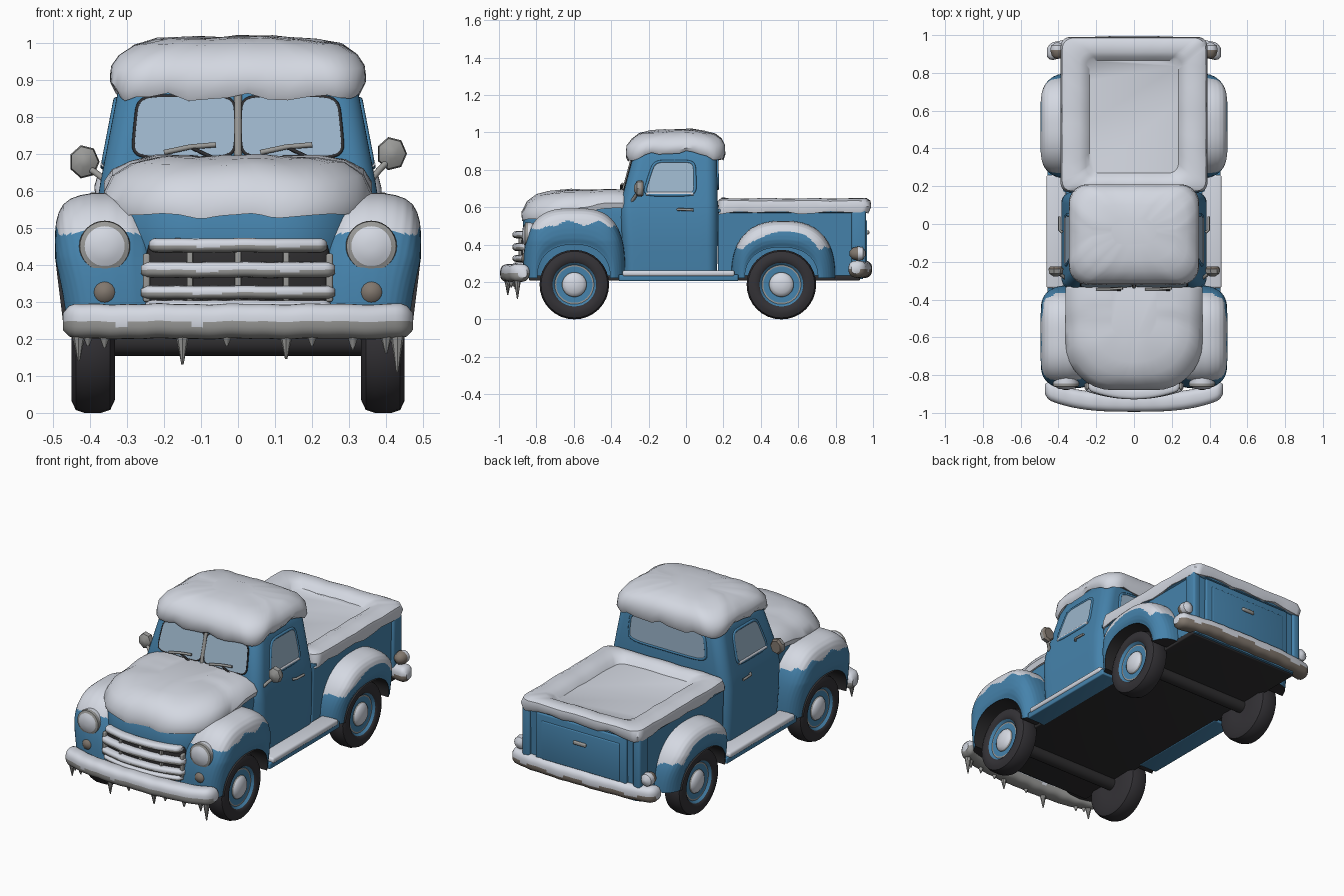
import bpy, bmesh
from math import sin, cos, pi, copysign
from mathutils import Vector as V

if "Cube" in bpy.data.objects:
    bpy.data.objects.remove(bpy.data.objects["Cube"])

def material(name, r, g, b):
    m = bpy.data.materials.new(name)
    m.diffuse_color = (r, g, b, 1)
    m.use_nodes = True
    m.node_tree.nodes["Principled BSDF"].inputs["Base Color"].default_value = m.diffuse_color
    return m

SNOW = material("snow", .66, .69, .76)
BLUE = material("blue_paint", .06, .225, .41)
GLASS = material("frosted_glass", .33, .46, .59)
TIRE = material("tire_rubber", .034, .032, .037)
DARK = material("underbody_dark", .028, .027, .029)
METAL = material("dull_metal", .32, .32, .31)
TAUPE = material("dirty_lens", .22, .185, .155)

def wave(x, y):
    return .5 * sin(29 * x + 1.3) + .5 * sin(26 * y + .6) + .4 * sin(63 * (x - y))

def sup(t, n):
    c, s = cos(t), sin(t)
    return copysign(abs(c) ** (2 / n), c), copysign(abs(s) ** (2 / n), s)

def loft(name, rings, mats, rule=None, mirror=False, bevel=0, sharp=.75):
    """Skin closed rings; rule(centre, ring, point) picks the material."""
    bm = bmesh.new()
    vs = [[bm.verts.new(p) for p in r] for r in rings]
    n = len(rings[0])
    for i in range(len(vs) - 1):
        for j in range(n):
            k = (j + 1) % n
            f = bm.faces.new((vs[i][j], vs[i][k], vs[i + 1][k], vs[i + 1][j]))
            if rule:
                f.material_index = rule(f.calc_center_median(), i, j)
    for i, r in ((0, vs[0]), (len(vs) - 2, vs[-1])):
        f = bm.faces.new(r)
        if rule:
            f.material_index = rule(f.calc_center_median(), i, 0)
    bmesh.ops.recalc_face_normals(bm, faces=bm.faces)
    if bevel:
        bmesh.ops.bevel(bm, geom=bm.edges[:], offset=bevel, segments=3, profile=.5, affect='EDGES')
    for f in bm.faces:
        f.smooth = True
    for e in bm.edges:
        e.smooth = e.calc_face_angle(0) < sharp
    me = bpy.data.meshes.new(name)
    bm.to_mesh(me)
    bm.free()
    for m in mats:
        me.materials.append(m)
    ob = bpy.data.objects.new(name, me)
    bpy.context.collection.objects.link(ob)
    if mirror:
        ob.modifiers.new("mirror", 'MIRROR')
    return ob

def box(name, x0, x1, y0, y1, z0, z1, mat, bevel=.006, mirror=False):
    r = [[V((x, y, z)) for x, y in ((x0, y0), (x1, y0), (x1, y1), (x0, y1))] for z in (z0, z1)]
    return loft(name, r, [mat], bevel=bevel, mirror=mirror)

def plan(hx, y0, y1, rf, rb, n=8, m=9):
    """Rounded rectangle seen from above, own radii for front and back."""
    pts = []
    for cx, cy, r, a in ((hx - rf, y0 + rf, rf, -90), (hx - rb, y1 - rb, rb, 0),
                         (rb - hx, y1 - rb, rb, 90), (rf - hx, y0 + rf, rf, 180)):
        for i in range(n + 1):
            t = (a + 90 * i / n) * pi / 180
            pts.append((cx + r * cos(t), cy + r * sin(t)))
    out = []
    for i, p in enumerate(pts):
        out.append(p)
        if i % (n + 1) == n:
            q = pts[(i + 1) % len(pts)]
            out += [(p[0] + (q[0] - p[0]) * k / m, p[1] + (q[1] - p[1]) * k / m) for k in range(1, m)]
    return out

def shell(name, specs, mat, shape=None):
    """Stack of plan rings (z, hx, y0, y1, rf, rb[, drip]); drip makes a wavy edge."""
    rings = []
    for z, hx, y0, y1, rf, rb, *d in specs:
        r = []
        for x, y in plan(hx, y0, y1, rf, rb):
            dz = d[0] * (shape(x, y) + .06 * wave(x, y)) + .004 * wave(y, x) if shape else 0
            r.append(V((x, y, z + dz)))
        rings.append(r)
    return loft(name, rings, [mat])

def bar(name, hx, yc, k, zc, hy, hz, mats, line, p=2):
    """Bar across the truck, bent back at its ends, snow above the line."""
    rings = []
    for i in range(61):
        u = -1 + i / 30
        s = 1 if abs(u) < .95 else (.88 if abs(u) < .99 else .5)
        y = yc + k * abs(u) ** p
        ring = []
        for j in range(28):
            c, q = sup(2 * pi * j / 28, 2.6)
            ring.append(V((u * hx, y + s * hy * c, zc + s * hz * q + .05 * hz * wave(u * hx, y))))
        rings.append(ring)
    return loft(name, rings, mats, lambda c, i, j: 0 if c.z > line + .1 * hz * wave(c.x, c.x) else 1)

def lathe(name, o, axis, prof, mats, idx, n=32, mirror=True, squash=1):
    rings = []
    for d, r in prof:
        ring = []
        for j in range(n):
            a, b = r * cos(2 * pi * j / n), r * sin(2 * pi * j / n)
            ring.append(V(o) + (V((d, a, b)) if axis == 'x' else V((a * squash, d, b))))
        rings.append(ring)
    return loft(name, rings, mats, lambda c, i, j: idx[i], mirror)

def tube(name, pts, r, mat, cyclic=False):
    cu = bpy.data.curves.new(name, 'CURVE')
    cu.dimensions = '3D'
    cu.bevel_depth, cu.bevel_resolution, cu.use_fill_caps = r, 2, True
    sp = cu.splines.new('POLY')
    sp.points.add(len(pts) - 1)
    for q, p in zip(sp.points, pts):
        q.co = (*p, 1)
    sp.use_cyclic_u = cyclic
    cu.materials.append(mat)
    bpy.context.collection.objects.link(bpy.data.objects.new(name, cu))

def pane(name, quad, off, frame, r=.008):
    """Rounded glass plate inside four corners, with a tube frame."""
    a, b, c, d = map(V, quad)
    pts = []
    for i in range(40):
        u, v = sup(2 * pi * i / 40, 6)
        u, v = (u + 1) / 2, (v + 1) / 2
        pts.append(a.lerp(b, u).lerp(d.lerp(c, u), v))
    off = V(off)
    loft(name, [[p - off for p in pts], [p + off for p in pts]], [GLASS])
    tube(name + "_frame", pts, r, frame, True)

# hood, cab and cargo bed bodies
shell("nose_body", [(.22, .31, -.855, -.3, .2, .02), (.45, .33, -.875, -.3, .22, .02),
                    (.57, .345, -.868, -.3, .24, .02), (.63, .325, -.82, -.3, .25, .02),
                    (.66, .26, -.74, -.3, .24, .02)], BLUE)
shell("cab_body", [(.22, .372, -.33, .165, .05, .05), (.4, .385, -.34, .17, .06, .06),
                   (.55, .383, -.35, .17, .06, .06), (.62, .372, -.35, .17, .06, .06),
                   (.86, .326, -.285, .165, .06, .06), (.92, .305, -.26, .15, .08, .08),
                   (.96, .25, -.2, .1, .1, .1)], BLUE)
shell("bed_body", [(.215, .355, .17, .945, .01, .02), (.57, .365, .17, .95, .01, .02),
                   (.575, .375, .17, .962, .01, .03), (.59, .375, .17, .962, .01, .03)], BLUE)
box("bed_corner_post", .33, .378, .885, .962, .25, .59, BLUE, .012, True)
box("tailgate", -.29, .29, .93, .963, .27, .57, BLUE, .008)
box("tailgate_panel", -.25, .25, .95, .969, .31, .53, BLUE, .005)
box("tailgate_handle", -.04, .04, .96, .98, .455, .475, METAL)

# snow blankets
shell("roof_snow", [(.885, .31, -.275, .165, .08, .08, .25), (.86, .332, -.31, .2, .09, .09, .25),
                    (.885, .345, -.322, .21, .1, .1, .2), (.93, .342, -.318, .208, .11, .11, .05),
                    (.965, .322, -.29, .19, .12, .12, 0), (.993, .28, -.25, .155, .13, .13, 0),
                    (1.008, .22, -.19, .1, .12, .12, 0), (1.016, .12, -.11, .03, .06, .06, 0)],
      SNOW, lambda x, y: .16 * max(0, 1 - ((y + .05) / .23) ** 2))
shell("hood_snow", [(.575, .335, -.85, -.325, .23, .02, .14), (.568, .352, -.876, -.325, .24, .02, .14),
                    (.6, .362, -.88, -.325, .25, .02, .12), (.645, .34, -.85, -.325, .25, .02, .07),
                    (.675, .29, -.8, -.325, .24, .02, .03), (.689, .22, -.73, -.325, .2, .02, .02),
                    (.694, .12, -.62, -.34, .1, .02, 0)], SNOW, lambda x, y: y + .6)
shell("bed_snow", [(.58, .365, .18, .95, .02, .03, .2), (.575, .38, .172, .975, .03, .04, .25),
                   (.605, .388, .172, .99, .04, .05, .15), (.636, .38, .175, .985, .05, .06, 0),
                   (.647, .355, .19, .965, .05, .06, 0), (.645, .29, .225, .91, .05, .06, 0),
                   (.63, .255, .25, .885, .05, .05, 0), (.608, .235, .27, .865, .05, .05, 0)],
      SNOW, lambda x, y: 0)

# fenders: arch outline pulled in toward the wheel opening at both sides
COARSE = [(.23, .4), (.25, .2), (.29, .06), (.34, 0), (.39, 0), (.425, .03), (.452, .08), (.472, .16),
          (.484, .27), (.491, .4), (.494, .55), (.494, .7), (.49, .84), (.482, .97)]
STATIONS = [(a[0] + (b[0] - a[0]) * k / 4, a[1] + (b[1] - a[1]) * k / 4)
            for a, b in zip(COARSE, COARSE[1:]) for k in range(4)] + COARSE[-1:]
def fender(name, yc, a, top, power, wy, wa, wtop, line, band):
    n, rings = 96, []
    for x, s in STATIONS:
        out, arch = [], []
        for i in range(n + 1):
            t = pi * i / n
            c, q = sup(t, power)
            e, h = sup(t, 2.3)
            p = V((x, wy + wa * e, .22 + (wtop - .22) * h))
            o = V((x - .3 * max(0, x - .34) * abs(c) ** 8, yc + a * c, .22 + (top - .22) * q)).lerp(p, s)
            for v in (p, o):
                v.x *= 1 - .05 * max(0, .42 - v.z) / .2
            arch.append(p)
            out.append(o)
        rings.append(out + arch[::-1])
    def rule(c, i, j):
        if j >= n:
            return 2
        w = wave(c.y * 1.2, c.y * .7)
        covered = c.x < .4 or STATIONS[i][1] < band + .1 * w
        return 0 if covered and c.z > line + .015 * wave(c.x, c.y) else 1
    loft(name, rings, [SNOW, BLUE, DARK], rule, True)
fender("front_fender", -.598, .273, .594, 3, -.6, .195, .4, .49, .36)
fender("rear_fender", .52, .278, .527, 2.5, .51, .195, .385, .37, .42)

# wheels, axles and underbody
for name, y in (("front_wheel", -.597), ("rear_wheel", .51)):
    lathe(name, (0, y, .186), 'x',
          [(.335, .08), (.332, .15), (.345, .178), (.37, .186), (.415, .186), (.438, .178), (.449, .155),
           (.447, .125), (.44, .117), (.427, .105), (.427, .097), (.425, .066), (.432, .062), (.445, .045), (.45, .012)],
          [TIRE, BLUE, SNOW, METAL], [0] * 7 + [0, 1, 3, 1, 3, 2, 2])
    lathe(name.replace("wheel", "axle"), (0, y, .19), 'x', [(-.34, .036), (.34, .036)], [DARK], [0], 16, False)
box("underbody", -.36, .36, -.84, .93, .208, .235, DARK)

# running boards
box("running_board", .34, .458, -.36, .28, .205, .24, BLUE, .006, True)
box("running_board_snow", .36, .464, -.34, .26, .23, .262, SNOW, .012, True)

# bumpers and icicles
bar("front_bumper", .472, -.944, .07, .246, .05, .047, [SNOW, METAL], .243, 3)
bar("rear_bumper", .46, .948, -.04, .268, .047, .045, [SNOW, TAUPE], .262, 3)
for i, (x, z) in enumerate(((-.43, .14), (-.405, .18), (-.36, .175), (-.15, .13), (-.03, .18), (.13, .145),
                            (.2, .18), (.31, .17), (.4, .16), (.43, .11))):
    y = -.955 + .07 * abs(x / .47) ** 3
    rings = [[V((x + r * cos(j * pi / 4), y + r * sin(j * pi / 4), h)) for j in range(8)]
             for r, h in ((.022, .225), (.012, (.225 + z) / 2), (.003, z))]
    loft("icicle", rings, [METAL])

# grille
bar("grille_opening", .25, -.868, .04, .375, .025, .09, [DARK, DARK], 0)
for i, (hx, z, h) in enumerate(((.24, .452, .019), (.262, .386, .021), (.262, .325, .018), (.25, .29, .014))):
    bar(f"grille_bar_{i}", hx, -.9, .045, z, .028, h, [SNOW, METAL], z - .002)
for x in (-.13, 0, .13):
    box("grille_upright", x - .008, x + .008, -.895, -.87, .3, .45, METAL, .003)
box("grille_end", .238, .256, -.875, -.84, .3, .43, METAL, .005, True)

# lamps
lathe("headlight", (.36, -.844, .45), 'y', [(.06, .06), (0, .069), (-.016, .067), (-.02, .054), (-.028, .04), (-.032, .012)],
      [METAL, SNOW], [1, 0, 0, 1, 1])
lathe("turn_lamp", (.36, -.848, .325), 'y', [(.05, .033), (-.012, .034), (-.026, .024), (-.032, .005)], [TAUPE], [0] * 3, 16)
lathe("tail_lamp", (.405, .92, .352), 'y', [(-.045, .012), (-.03, .03), (0, .038), (.025, .034), (.04, .01)],
      [SNOW, TAUPE], [1, 1, 0, 0], 12)
box("tail_lamp_bracket", .36, .41, .9, .93, .34, .365, METAL, .004, True)

# windows following the sloped cab walls
def side(s, y, z):
    return (s * (.372 - (z - .62) * .1917), y, z)
def front(x, z):
    return (x, -.35 + (z - .62) * .271, z)
for s, n in ((1, "right"), (-1, "left")):
    pane(n + "_window", [side(s, -.228, .665), side(s, .05, .665), side(s, .045, .845), side(s, -.17, .845)],
         (.004, 0, 0), BLUE)
    tube(n + "_sill_snow", [side(s, -.215, .672), side(s, .04, .672)], .009, SNOW)
    pane(n + "_windshield", [front(s * .008, .69), front(s * .286, .69), front(s * .27, .855), front(s * .008, .855)],
         (0, .004, 0), DARK, .005)
    tube(n + "_door_handle", [(s * .38, -.045, .587), (s * .395, -.03, .588), (s * .395, .04, .585)], .007, METAL)
    # mirrors
    dz = 0 if s > 0 else -.022
    tube(n + "_mirror_arm", [(s * .36, -.29, .63), (s * .385, -.27, .66 + dz / 2), (s * .415, -.25, .69 + dz)], .009, METAL)
    lathe(n + "_mirror", (s * .415, -.25, .7 + dz), 'y', [(-.028, .015), (-.012, .042), (.012, .046), (.024, .036)],
          [METAL, TAUPE], [0, 0, 1], 7, False, .9)
tube("windshield_divider", [front(0, .68), front(0, .87)], .011, METAL)
for x in (-.2, .06):
    tube("wiper_blade", [(x, -.345, .703), (x + .07, -.345, .718), (x + .14, -.34, .724)], .007, METAL)
    tube("wiper_arm", [(x + .07, -.345, .718), (x + .13, -.35, .69)], .005, DARK)
pane("rear_window", [(-.25, .169, .7), (.25, .169, .7), (.235, .166, .86), (-.235, .166, .86)], (0, .004, 0), BLUE)
